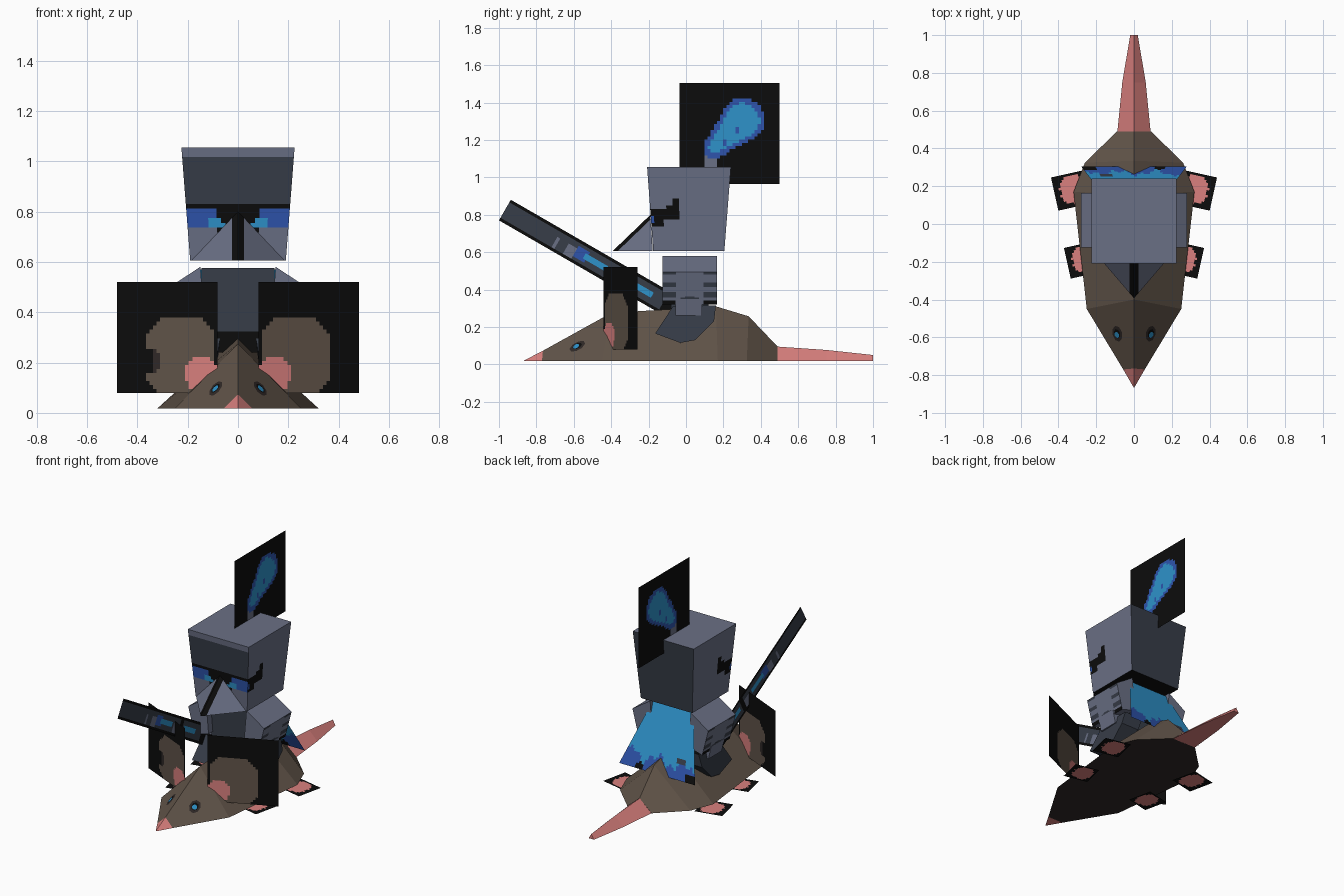
import bpy, bmesh, math
from mathutils import Vector as V

if "Cube" in bpy.data.objects:
    bpy.data.objects.remove(bpy.data.objects["Cube"])

# Palette
def lin(c):
    c /= 255
    return c / 12.92 if c <= 0.04045 else ((c + 0.055) / 1.055) ** 2.4

MATS = []
for nm, rgb in (("black", (12, 12, 12)), ("dark steel", (55, 61, 72)), ("light steel", (106, 112, 133)),
                ("brown fur", (97, 84, 73)), ("dark fur", (48, 41, 39)), ("pink skin", (218, 128, 126)),
                ("sky blue", (46, 146, 202)), ("deep blue", (46, 84, 172))):
    m = bpy.data.materials.new(nm)
    m.diffuse_color = (*[lin(c) for c in rgb], 1)
    m.use_nodes = True
    m.node_tree.nodes["Principled BSDF"].inputs["Base Color"].default_value = m.diffuse_color
    MATS.append(m)
BLACK, DARK, LIGHT, FUR, DFUR, PINK, SKY, BLUE = range(8)

def finish(name, bm, closed=False):
    bmesh.ops.remove_doubles(bm, verts=bm.verts, dist=1e-5)
    if closed:
        bmesh.ops.recalc_face_normals(bm, faces=bm.faces)
    me = bpy.data.meshes.new(name)
    bm.to_mesh(me)
    bm.free()
    for m in MATS:
        me.materials.append(m)
    ob = bpy.data.objects.new(name, me)
    bpy.context.collection.objects.link(ob)
    return ob

def patch(bm, corners, rule, nu=1, nv=1):
    """Bilinear grid; rule(u, v) picks the colour of every cell."""
    a, b, c, d = map(V, corners)
    pt = lambda u, v: a.lerp(b, u).lerp(d.lerp(c, u), v)
    g = [[bm.verts.new(pt(i / nu, j / nv)) for i in range(nu + 1)] for j in range(nv + 1)]
    for j in range(nv):
        for i in range(nu):
            f = bm.faces.new((g[j][i], g[j][i + 1], g[j + 1][i + 1], g[j + 1][i]))
            f.material_index = rule((i + .5) / nu, (j + .5) / nv) if callable(rule) else rule

def plate(name, corners, rule, nu, nv):
    bm = bmesh.new()
    patch(bm, corners, rule, nu, nv)
    return finish(name, bm)

def box(name, b, t, base, **painted):
    """Six-sided block from 4 bottom and 4 top corners (front left, front right, back right, back left)."""
    bm = bmesh.new()
    sides = dict(front=(b[0], b[1], t[1], t[0]), right=(b[1], b[2], t[2], t[1]),
                 back=(b[2], b[3], t[3], t[2]), left=(b[0], b[3], t[3], t[0]),
                 top=t, bottom=b[::-1])
    for k, c in sides.items():
        r = painted.get(k, base)
        n = 24 if callable(r) else 1
        patch(bm, c, r, n, n)
    return finish(name, bm, True)

def rect(x0, x1, y0, y1, z):
    return [(x0, y0, z), (x1, y0, z), (x1, y1, z), (x0, y1, z)]

def loft(name, stations, colour):
    """Triangular sections: base y, half width, ridge y, ridge height."""
    bm = bmesh.new()
    rings = [[bm.verts.new(p) for p in ((-w, y, .018), (w, y, .018), (0, ry, h))] for y, w, ry, h in stations]
    for n, (r, q) in enumerate(zip(rings, rings[1:])):
        for i in range(3):
            f = bm.faces.new((r[i], r[(i + 1) % 3], q[(i + 1) % 3], q[i]))
            f.material_index = colour(n, i)
    for r, n in ((rings[0], 0), (rings[-1], len(rings))):
        bm.faces.new(r).material_index = colour(n, 1)
    return finish(name, bm, True)

def ell(u, v, cu, cv, ru, rv):
    return ((u - cu) / ru) ** 2 + ((v - cv) / rv) ** 2 < 1

# Rodent body with pink snout, and tail
loft("rodent_body", [(-.865, .002, -.865, .021), (-.77, .057, -.765, .073), (-.45, .25, -.40, .275),
                     (.17, .32, .16, .31), (.325, .26, .335, .257), (.49, .09, .49, .095)],
     lambda n, i: PINK if n == 0 else (DFUR if i == 0 else FUR))
loft("tail", [(.488, .088, .488, .095), (.75, .062, .75, .077), (1, .02, 1, .05)], lambda n, i: PINK)

# Ears, eyes and feet on both sides
def ear_rule(bitten):
    def rule(u, v):
        if ell(u, v, .16, .17, .165, .155):
            return PINK
        if bitten and ell(u, v, .68, .29, .12, .11):
            return DFUR if u < .66 else BLACK
        inside = u < .7 and v < .69 and .02 < u and u + v < 1.22 and v - u < .52 and u - v < .6
        return FUR if inside else BLACK
    return rule

def foot_rule(u, v):
    blob = ell(u, v, .45, .5, .40, .46)
    notch = ell(u, v, .9, .5, .14, .09) or ell(u, v, .55, .02, .1, .12)
    return PINK if blob and not notch else BLACK

for s, side in ((1, "left"), (-1, "right")):
    plate(side + "_ear", [(s * .082, -.44, .08), (s * .48, -.26, .08), (s * .48, -.26, .52), (s * .082, -.44, .52)],
          ear_rule(s < 0), 28, 28)
    # Layered eye lying on the sloping cheek
    n, b, r = V((0, -.865, .018)), V((s * .25, -.45, .018)), V((0, -.40, .275))
    e1 = (r - n).normalized()
    nor = (b - n).cross(r - n).normalized()
    nor *= 1 if nor.z > 0 else -1
    e2 = nor.cross(e1)
    c = n + (b - n) * .348 + (r - n) * .302
    bm = bmesh.new()
    for k, (r1, r2, col) in enumerate(((.047, .034, DFUR), (.028, .022, BLACK), (.018, .016, SKY))):
        ctr = c + nor * (.002 + .002 * k) - e1 * (.006 if k == 2 else 0)
        vs = [bm.verts.new(ctr + e1 * r1 * math.cos(a) + e2 * r2 * math.sin(a))
              for a in (math.tau * (i + .5) / 8 for i in range(8))]
        f = bm.faces.new(vs)
        f.material_index = col
        f.normal_update()
        if f.normal.dot(nor) < 0:
            f.normal_flip()
    finish(side + "_eye", bm)
    for part, cx, cy, h in (("front", .272, -.19, .083), ("rear", .332, .178, .09)):
        u, w = V((s * .976, -.217, 0)) * h, V((s * .217, .976, 0)) * h
        o = V((s * cx, cy, 0))
        plate(f"{side}_{part}_foot", [o - u - w, o + u - w, o + u + w, o - u + w], foot_rule, 14, 14)

# Helmet
def face_rule(u, v):
    a = abs(2 * u - 1)
    if v > .93:
        return LIGHT
    if v > .5:
        return DARK
    if v < .25 or (v < .31 and a > .4):
        return LIGHT
    if ell(a, v, .45, .33, .17, .05):
        return SKY
    return BLUE if a > .45 and .3 < v < .44 else BLACK

def slot_rule(u, v):
    if u < .06 and .34 < v < .42:
        return BLUE
    slot = (u < .37 and .36 < v < .48) or (.22 < u < .37 and .40 < v < .56) or (.28 < u < .37 and v > .5 and v < .61)
    return BLACK if slot or (u < .18 and .30 < v < .40) else LIGHT

box("helmet", rect(-.19, .19, -.175, .205, .605), rect(-.225, .225, -.208, .24, 1.055), LIGHT,
    front=face_rule, right=slot_rule, left=slot_rule, back=DARK, bottom=BLACK)

# Pointed visor with a black ridge
bm = bmesh.new()
apex, peak = (0, -.393, .605), (0, -.19, .80)
for s in (1, -1):
    corner = (s * .185, -.178, .605)
    patch(bm, [corner, apex, peak, corner], lambda u, v: BLACK if u > .87 else LIGHT, 16, 1)
patch(bm, [(-.185, -.178, .605), (.185, -.178, .605), apex, apex], BLACK)
finish("visor", bm, True)

# Plume on the crown
def plume_rule(u, v):
    t = max(0, min(1, ((u - .35) * .28 + (v - .36) * .27) / .1513))
    d = math.hypot(u - .35 - .28 * t, v - .36 - .27 * t) - (.06 + .11 * t)
    if d < 0:
        return BLUE if ell(u, v, .57, .53, .025, .03) or ell(u, v, .45, .4, .03, .025) else SKY
    if d < .05 and v > .24:
        return BLUE
    return LIGHT if .24 < u < .36 and .16 < v < .36 else BLACK

plate("plume", [(0, -.035, .965), (0, .5, .965), (0, .5, 1.505), (0, -.035, 1.505)], plume_rule, 32, 32)

# Torso with a black belt
box("torso", rect(-.14, .14, -.08, .12, .24), rect(-.145, .145, -.08, .12, .575), DARK,
    front=lambda u, v: BLACK if v < .25 else DARK)

# Arms, hands and legs
def arm_rule(u, v):
    if .25 < u < .75:
        return DARK if ell(u, v, .5, .16, .16, .08) else LIGHT
    if v < .12:
        return BLACK
    return DARK if .22 < v < .36 or .55 < v < .68 or .9 < v else LIGHT

def prism(name, prof, y0, y1, base, **kw):
    """prof: inner-bottom, outer-bottom, outer-top, inner-top in x, z."""
    (a, b, c, d) = prof
    return box(name, [(a[0], y0, a[1]), (b[0], y0, b[1]), (b[0], y1, b[1]), (a[0], y1, a[1])],
               [(d[0], y0, d[1]), (c[0], y0, c[1]), (c[0], y1, c[1]), (d[0], y1, d[1])], base, **kw)

for s, side in ((1, "left"), (-1, "right")):
    prism(side + "_arm", [(s * x, z) for x, z in ((.13, .35), (.235, .32), (.28, .495), (.15, .58))],
          -.125, .165, LIGHT, right=arm_rule)
    prism(side + "_forearm", [(s * x, z) for x, z in ((.13, .28), (.225, .262), (.245, .35), (.14, .36))],
          -.055, .085, LIGHT)
    bm = bmesh.new()
    prof = ((-.165, .165), (-.03, .115), (.05, .13), (.15, .23), (.16, .315), (-.07, .31))
    ends = [[bm.verts.new((s * (x - (.02 if z > .3 else 0)), y, z)) for y, z in prof] for x in (.09, .225)]
    for e in ends:
        bm.faces.new(e).material_index = DARK
    for i in range(6):
        j = (i + 1) % 6
        bm.faces.new((ends[0][i], ends[0][j], ends[1][j], ends[1][i])).material_index = BLACK if i == 4 else DARK
    finish(side + "_leg", bm, True)

# Flared cape with a ragged blue hem
def cape_rule(u, v):
    hem = .2 + .07 * math.sin(u * 17) + .05 * math.sin(u * 41)
    if v < .12 and (abs(u - .5) < .08 or u > .85 or ell(u, v, .25, .0, .06, .1)):
        return BLACK
    if ell(u, v, .8, .27, .06, .05):
        return DARK
    return BLUE if v < hem else SKY

plate("cape", [(.28, .305, .185), (-.28, .305, .185), (-.15, .135, .57), (.15, .135, .57)], cape_rule, 30, 26)

# Sword held forward in the right hand
def sword_rule(u, v):
    if v < .17 or v > .83 or u > .93:
        return BLACK
    if (.47 < u < .60 or .74 < u < .86) and abs(v - .5) < .18:
        return SKY
    if .42 < u < .48 and abs(v - .5) < .25:
        return BLUE
    if .04 < u < .32 or .36 < u < .42 or .62 < u < .68:
        return LIGHT if v < .6 and u > .3 else DARK
    return BLACK if .68 < u < .71 else DARK

tip, along, up = V((-.19, -1, .77)), V((0, .866, -.5)) * 1.05, V((0, .5, .866)) * .127
plate("sword", [tip, tip + along, tip + along + up, tip + up], sword_rule, 60, 8)
